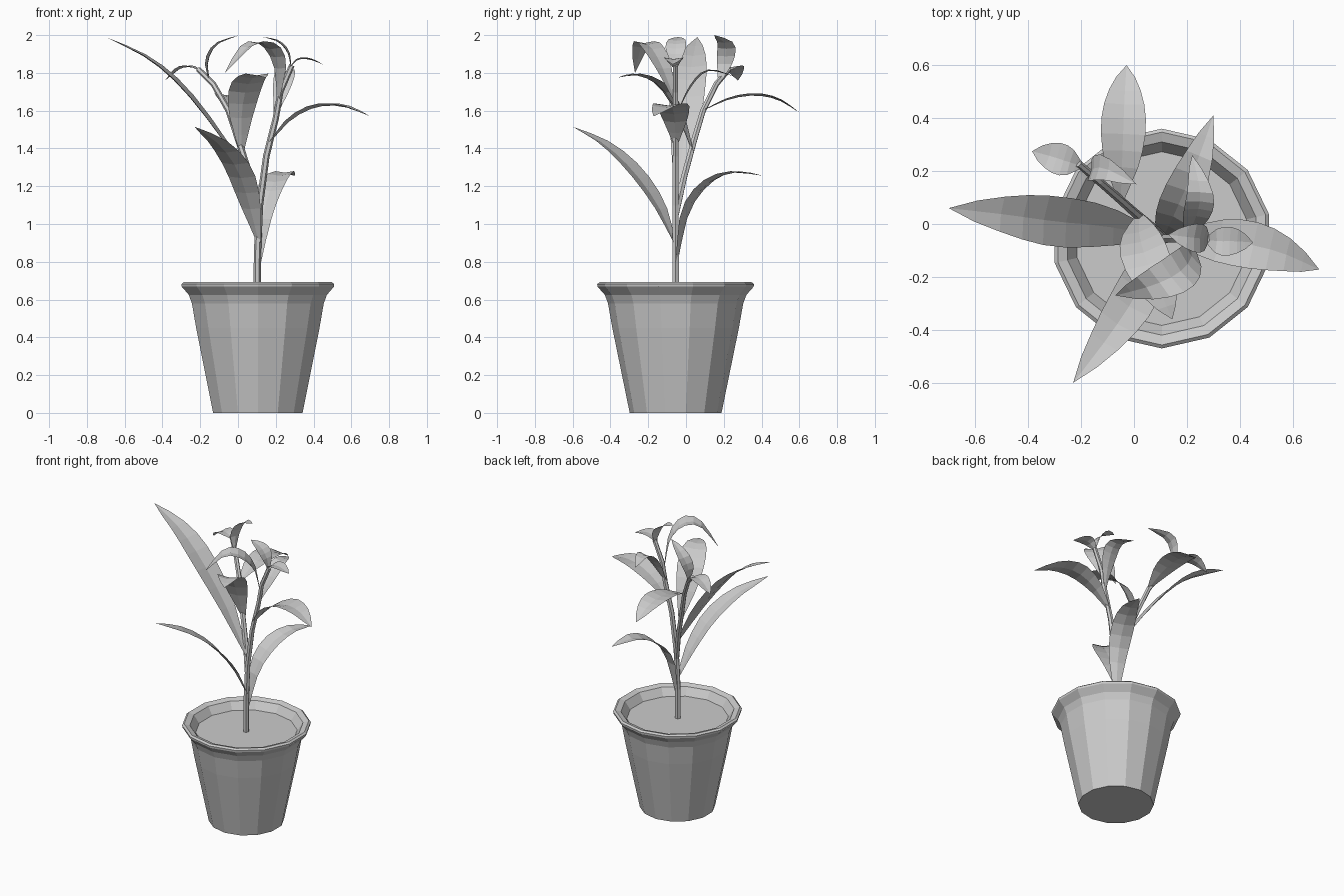
import bpy, math
from mathutils import Vector

if "Cube" in bpy.data.objects:
    bpy.data.objects.remove(bpy.data.objects["Cube"])

CX, CY = 0.105, -0.055   # pot axis
SIDES = 14


def add_mesh(name, verts, faces):
    me = bpy.data.meshes.new(name)
    me.from_pydata(verts, [], faces)
    me.update()
    ob = bpy.data.objects.new(name, me)
    bpy.context.collection.objects.link(ob)
    return ob


def lathe(name, profile, cap_start=False, cap_end=False):
    verts, faces = [], []
    for r, z in profile:
        for i in range(SIDES):
            a = math.pi / 2 + 2 * math.pi * i / SIDES
            verts.append((CX + r * math.cos(a), CY + r * math.sin(a), z))
    for k in range(len(profile) - 1):
        for i in range(SIDES):
            j = (i + 1) % SIDES
            a, b = k * SIDES, (k + 1) * SIDES
            faces.append((a + i, a + j, b + j, b + i))
    if cap_start:
        faces.append(tuple(reversed(range(SIDES))))
    if cap_end:
        faces.append(tuple(range((len(profile) - 1) * SIDES, len(profile) * SIDES)))
    return add_mesh(name, verts, faces)


def spline(points, n):
    """Smooth path through the points, n + 1 samples."""
    p = [Vector(q) for q in points]
    p = [2 * p[0] - p[1]] + p + [2 * p[-1] - p[-2]]
    out = []
    for s in range(n + 1):
        u = s / n * (len(points) - 1)
        k = min(int(u), len(points) - 2)
        t = u - k
        a, b, c, d = p[k:k + 4]
        out.append(0.5 * (2 * b + (c - a) * t + (2 * a - 5 * b + 4 * c - d) * t ** 2
                          + (3 * b - a - 3 * c + d) * t ** 3))
    return out


def stem(name, points, r0, r1, sides=6):
    verts, faces = [], []
    n = len(points)
    for k, q in enumerate(points):
        tan = Vector(points[min(k + 1, n - 1)]) - Vector(points[max(k - 1, 0)])
        u = tan.cross(Vector((0, 1, 0))).normalized()
        v = tan.cross(u).normalized()
        r = r0 + (r1 - r0) * k / (n - 1)
        for i in range(sides):
            a = 2 * math.pi * i / sides
            verts.append(Vector(q) + r * (math.cos(a) * u + math.sin(a) * v))
        if k:
            for i in range(sides):
                j, a, b = (i + 1) % sides, (k - 1) * sides, k * sides
                faces.append((a + i, b + i, b + j, a + j))
    faces.append(tuple(range((n - 1) * sides, n * sides)))
    add_mesh(name, verts, faces)


def leaf(name, points, width, n=9):
    """Pointed blade, slightly folded along the midrib."""
    path = spline(points, n)
    chord = path[-1] - path[0]
    side = Vector((chord.y, -chord.x, 0)).normalized()
    verts, faces = [], []
    for k, q in enumerate(path):
        t = k / n
        tan = path[min(k + 1, n)] - path[max(k - 1, 0)]
        nor = side.cross(tan).normalized()
        w = width / 2 * max(math.sin(math.pi * t), 0) ** 0.8
        w = max(w, 0.012 * (1 - t))
        verts += [q - side * w + nor * w * 0.15, q, q + side * w + nor * w * 0.15]
        if k:
            a, b = 3 * (k - 1), 3 * k
            faces += [(a, a + 1, b + 1, b), (a + 1, a + 2, b + 2, b + 1)]
    add_mesh(name, verts, faces)


# Pot and soil
lathe("pot", [(0.243, 0), (0.335, 0.45), (0.358, 0.58), (0.375, 0.625), (0.413, 0.668),
              (0.415, 0.682), (0.402, 0.692), (0.365, 0.68), (0.345, 0.65), (0.325, 0.62)],
      cap_start=True)
lathe("soil", [(0.328, 0.628)], cap_end=True)

# Main stem with the right branch, then the left branch
stem("main_stem", [(0.102, -0.055, 0.62), (0.103, -0.055, 0.85), (0.115, -0.055, 1.1),
                   (0.15, -0.055, 1.36), (0.2, -0.055, 1.56), (0.225, -0.055, 1.7),
                   (0.285, -0.055, 1.84)], 0.02, 0.015)
stem("left_branch", [(0.113, -0.055, 1.05), (0.065, -0.01, 1.25), (0.0, 0.045, 1.45),
                     (-0.05, 0.09, 1.6), (-0.13, 0.16, 1.74), (-0.21, 0.228, 1.82)],
     0.019, 0.014)

# Large leaves
leaf("leaf_long_left", [(0.1, -0.05, 1.17), (-0.1, -0.01, 1.47), (-0.3, 0.01, 1.72),
                        (-0.48, 0.035, 1.875), (-0.7, 0.06, 1.99)], 0.19)
leaf("leaf_low_front", [(0.11, -0.06, 0.9), (0.06, -0.15, 1.1), (-0.0, -0.28, 1.28),
                        (-0.1, -0.43, 1.42), (-0.23, -0.6, 1.515)], 0.17)
leaf("leaf_low_back", [(0.108, -0.05, 0.78), (0.135, 0.0, 1.05), (0.18, 0.1, 1.2),
                       (0.24, 0.24, 1.27), (0.3, 0.41, 1.255)], 0.15)
leaf("leaf_right", [(0.16, -0.055, 1.42), (0.28, -0.06, 1.55), (0.42, -0.075, 1.62),
                    (0.56, -0.11, 1.62), (0.7, -0.172, 1.57)], 0.18)
leaf("leaf_back", [(-0.05, 0.09, 1.6), (-0.045, 0.23, 1.66), (-0.04, 0.37, 1.68),
                   (-0.035, 0.49, 1.655), (-0.028, 0.6, 1.59)], 0.17)
leaf("leaf_front", [(0.02, 0.035, 1.38), (0.02, -0.04, 1.58), (0.045, -0.13, 1.72),
                    (0.095, -0.25, 1.785), (0.145, -0.36, 1.775)], 0.18)

# Upper leaves
leaf("leaf_arched", [(0.212, -0.06, 1.66), (0.215, -0.13, 1.84), (0.16, -0.19, 1.94),
                     (0.06, -0.235, 1.945), (-0.07, -0.27, 1.8)], 0.15)
leaf("leaf_upper_back", [(0.2, -0.05, 1.58), (0.235, 0.03, 1.73), (0.25, 0.12, 1.81),
                         (0.22, 0.26, 1.78)], 0.11)

# Tip leaves on both branches
leaf("tip_leaf_left_inner", [(-0.15, 0.18, 1.76), (-0.16, 0.205, 1.86), (-0.11, 0.21, 1.95),
                             (0.01, 0.15, 2.0)], 0.1, 7)
leaf("tip_leaf_left_outer", [(-0.2, 0.22, 1.81), (-0.25, 0.235, 1.83), (-0.31, 0.255, 1.82),
                             (-0.385, 0.275, 1.76)], 0.12, 7)
leaf("tip_leaf_right_inner", [(0.28, -0.055, 1.83), (0.26, -0.055, 1.91), (0.21, -0.05, 1.965),
                              (0.13, -0.04, 1.99)], 0.11, 7)
leaf("tip_leaf_right_outer", [(0.275, -0.06, 1.83), (0.32, -0.065, 1.87), (0.38, -0.065, 1.87),
                              (0.45, -0.07, 1.845)], 0.11, 7)
